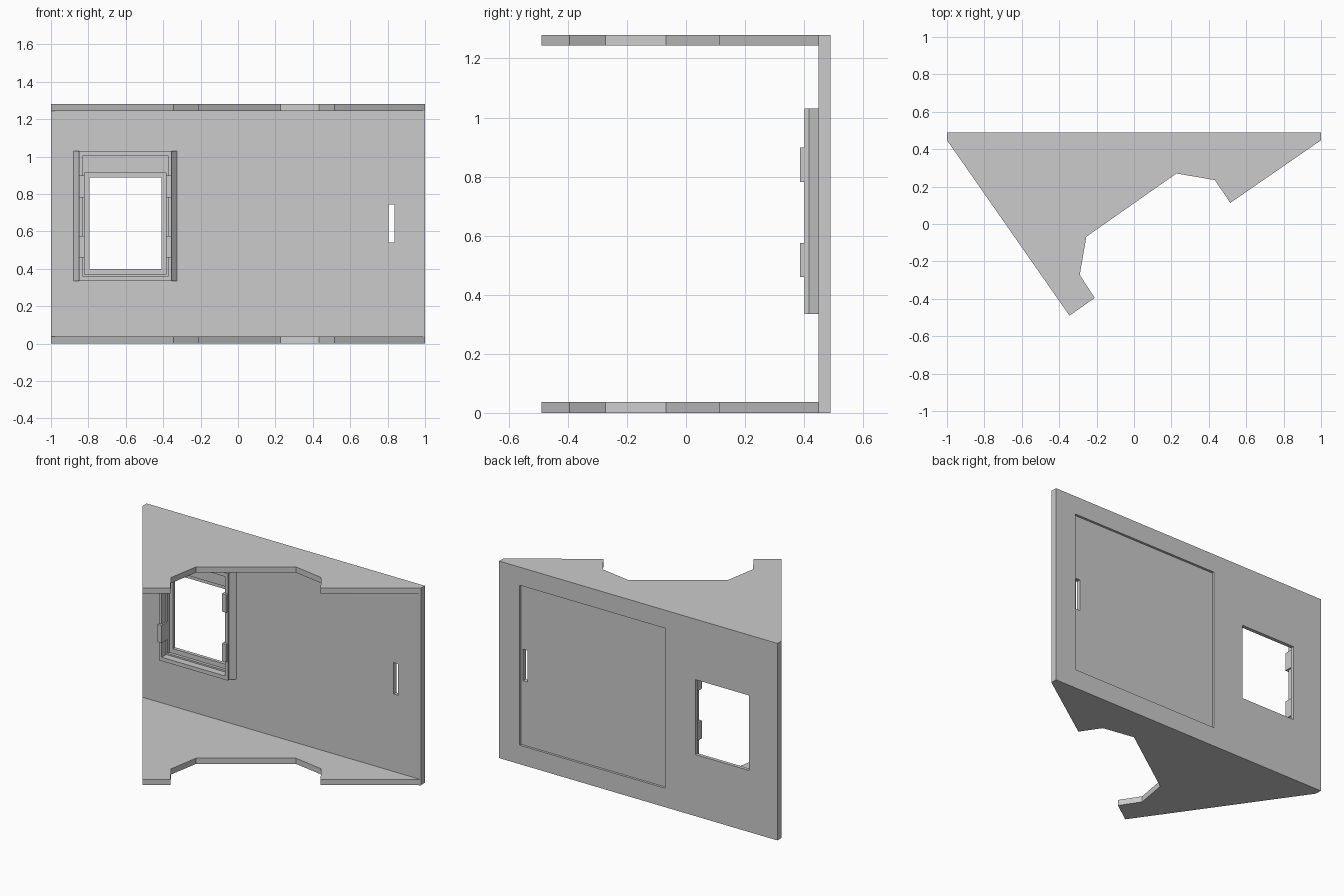
import bpy
import bmesh

cube = bpy.data.objects.get("Cube")
if cube:
    bpy.data.objects.remove(cube, do_unlink=True)

grey = bpy.data.materials.new("plain grey")
grey.use_nodes = True
colour = (0.6, 0.6, 0.6, 1)
grey.diffuse_color = colour
grey.node_tree.nodes["Principled BSDF"].inputs["Base Color"].default_value = colour


def prism(name, outline, z0, z1):
    """Extrude an xy outline from z0 up to z1."""
    bm = bmesh.new()
    face = bm.faces.new([bm.verts.new((x, y, z0)) for x, y in outline])
    new = bmesh.ops.extrude_face_region(bm, geom=[face])["geom"]
    verts = [v for v in new if isinstance(v, bmesh.types.BMVert)]
    bmesh.ops.translate(bm, verts=verts, vec=(0, 0, z1 - z0))
    bmesh.ops.recalc_face_normals(bm, faces=bm.faces)
    mesh = bpy.data.meshes.new(name)
    bm.to_mesh(mesh)
    bm.free()
    mesh.materials.append(grey)
    obj = bpy.data.objects.new(name, mesh)
    bpy.context.collection.objects.link(obj)
    return obj


def box(name, x, y, z):
    return prism(name, [(x[0], y[0]), (x[1], y[0]), (x[1], y[1]), (x[0], y[1])], *z)


def cut(target, x, y, z):
    """Subtract a box from the target and bake the result."""
    cutter = box("cutter", x, y, z)
    cutter.hide_render = True
    mod = target.modifiers.new("cut", "BOOLEAN")
    mod.operation = "DIFFERENCE"
    mod.solver = "EXACT"
    mod.object = cutter
    bpy.context.view_layer.objects.active = target
    bpy.ops.object.modifier_apply(modifier=mod.name)
    bpy.data.objects.remove(cutter, do_unlink=True)


HEIGHT, THICK = 1.28, 0.037
FRONT, BACK = 0.448, 0.49

# Back panel with a stepped window, a slot and a shallow rear recess
panel = box("back_panel", (-1, 1), (FRONT, BACK), (0, HEIGHT))
cut(panel, (-0.193, 0.853), (BACK - 0.015, 0.6), (0.123, 1.162))
cut(panel, (0.805, 0.838), (0.3, 0.6), (0.54, 0.745))
cut(panel, (-0.795, -0.41), (0.3, 0.6), (0.4, 0.887))
cut(panel, (-0.82, -0.385), (0.3, 0.467), (0.37, 0.915))

# Matching top and bottom plates
outline = [(-1, FRONT), (-0.345, -0.49), (-0.21, -0.395), (-0.29, -0.272),
           (-0.255, -0.068), (0.227, 0.27), (0.432, 0.235), (0.515, 0.113),
           (1, FRONT)]
prism("bottom_plate", outline, 0, THICK)
prism("top_plate", outline, HEIGHT - THICK, HEIGHT)

# Raised window frame with sloping side flanges
section = [(-0.85, 0.402), (-0.355, 0.402), (-0.355, 0.416), (-0.325, FRONT),
           (-0.325, 0.452), (-0.88, 0.452), (-0.88, FRONT), (-0.85, 0.416)]
frame = prism("window_frame", section, 0.335, 1.03)
cut(frame, (-0.83, -0.375), (0.3, 0.6), (0.36, 1.005))

# Retaining clips on both sides of the frame
for side, x in (("right", (-0.849, -0.82)), ("left", (-0.385, -0.356))):
    for level, z in (("lower", (0.46, 0.575)), ("upper", (0.782, 0.898))):
        box(f"{side}_{level}_clip", x, (0.386, 0.45), z)
